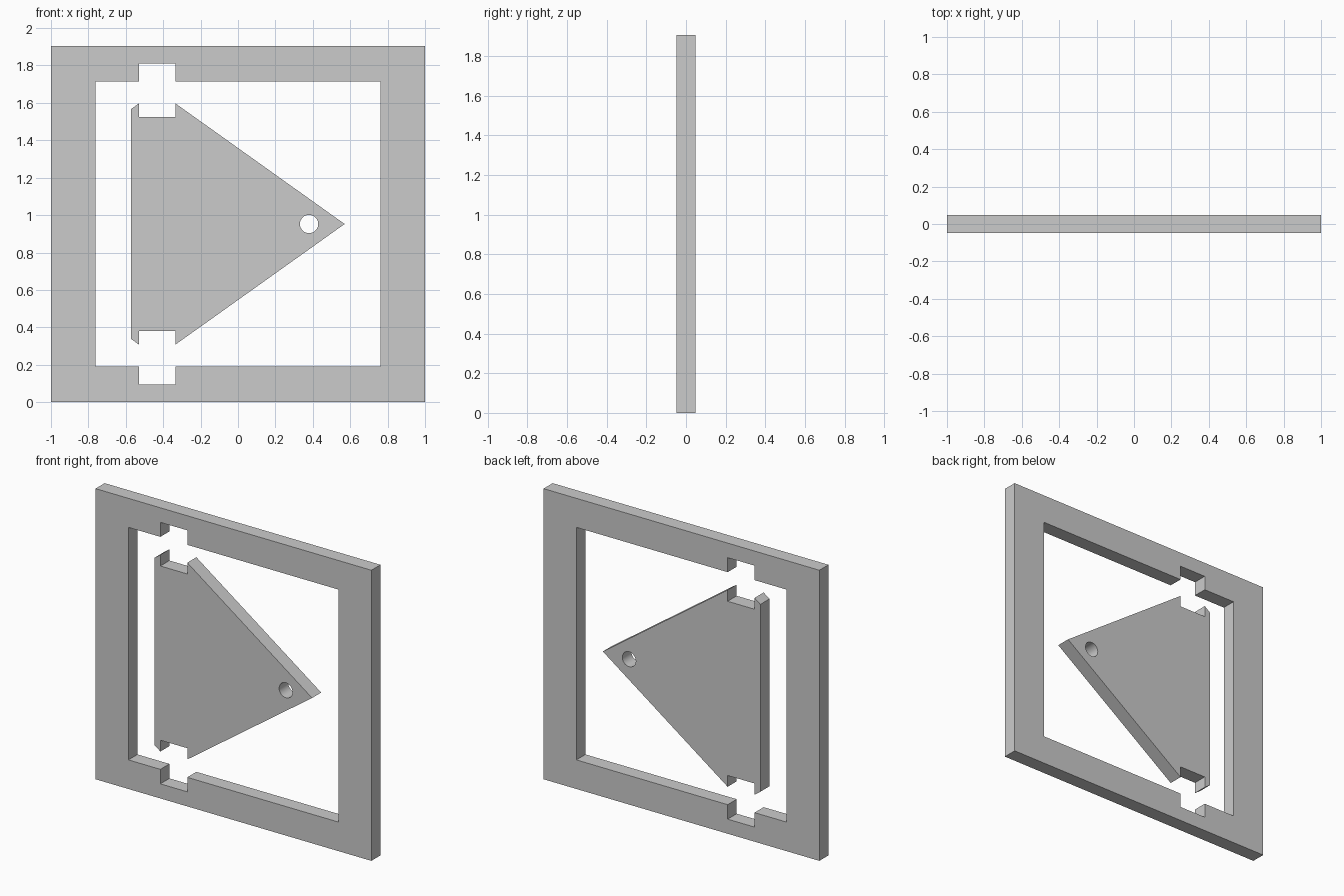
import bpy, bmesh
from math import cos, sin, pi, radians

if "Cube" in bpy.data.objects:
    bpy.data.objects.remove(bpy.data.objects["Cube"])

MID = 0.9525       # height of the horizontal symmetry line
HALF_DEPTH = 0.047


def mirrored(upper):
    """Close an upper half outline (x, height above MID) with its mirror image."""
    lower = [(x, -h) for x, h in reversed(upper) if abs(h) > 1e-6]
    return [(x, MID + h) for x, h in upper + lower]


def plate(name, *loops):
    """Fill outlines (outer first, then holes) in the xz plane and extrude along y."""
    bm = bmesh.new()
    for loop in loops:
        verts = [bm.verts.new((x, -HALF_DEPTH, z)) for x, z in loop]
        for a, b in zip(verts, verts[1:] + verts[:1]):
            bm.edges.new((a, b))
    bmesh.ops.triangle_fill(bm, edges=bm.edges[:], use_beauty=True, use_dissolve=False,
                            normal=(0, -1, 0))
    result = bmesh.ops.extrude_face_region(bm, geom=bm.faces[:], use_keep_orig=True)
    moved = [g for g in result["geom"] if isinstance(g, bmesh.types.BMVert)]
    bmesh.ops.translate(bm, verts=moved, vec=(0, 2 * HALF_DEPTH, 0))
    bmesh.ops.recalc_face_normals(bm, faces=bm.faces[:])
    mesh = bpy.data.meshes.new(name)
    bm.to_mesh(mesh)
    bm.free()
    obj = bpy.data.objects.new(name, mesh)
    bpy.context.collection.objects.link(obj)
    return obj


# Square frame whose opening has a notch in the top and bottom bars
outer = mirrored([(-1, MID), (1, MID)])
opening = mirrored([(-0.762, 0.762), (-0.53, 0.762), (-0.53, 0.857),
                    (-0.335, 0.857), (-0.335, 0.762), (0.762, 0.762)])
plate("frame", outer, opening)

# Triangular pointer with matching notches and a round hole near the tip
outline = mirrored([(-0.572, 0.614), (-0.53, 0.645), (-0.53, 0.571),
                    (-0.335, 0.571), (-0.335, 0.645), (0.57, 0)])
hole = [(0.38 + 0.049 * cos(2 * pi * i / 32), MID + 0.049 * sin(2 * pi * i / 32))
        for i in range(32)]
pointer = plate("triangle_plate", outline, hole)
bpy.context.view_layer.objects.active = pointer
pointer.select_set(True)
bpy.ops.object.shade_smooth_by_angle(angle=radians(30))
